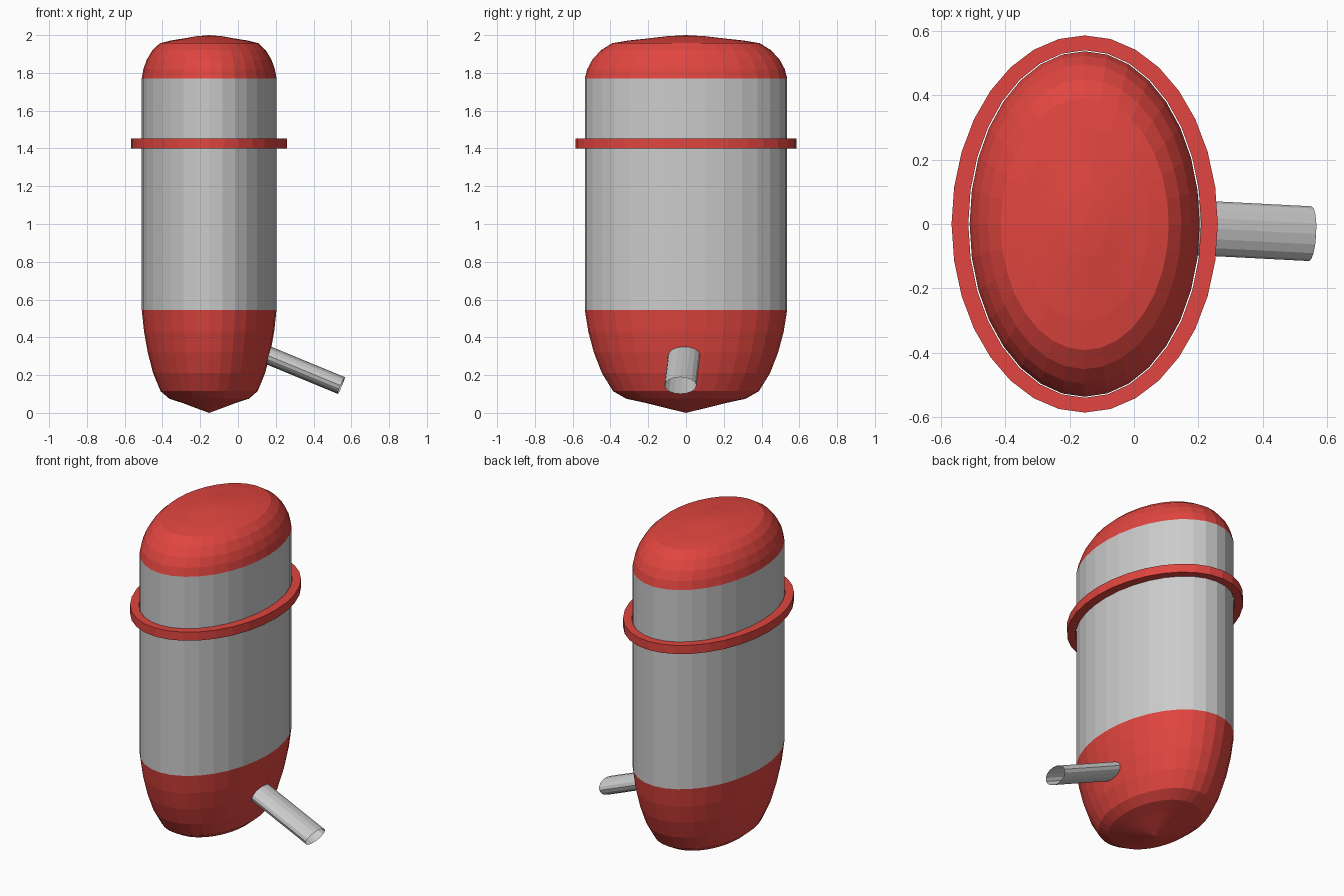
import bpy, math
from mathutils import Vector

if "Cube" in bpy.data.objects:
    bpy.data.objects.remove(bpy.data.objects["Cube"])

CX, RX, RY, SIDES = -0.153, 0.357, 0.536, 32

red = bpy.data.materials.new("red_paint")
red.diffuse_color = (0.75, 0.06, 0.05, 1)
red.use_nodes = True
red.node_tree.nodes["Principled BSDF"].inputs["Base Color"].default_value = red.diffuse_color


def make_object(name, verts, faces, mat=None):
    mesh = bpy.data.meshes.new(name)
    mesh.from_pydata(verts, [], faces)
    mesh.update()
    obj = bpy.data.objects.new(name, mesh)
    bpy.context.collection.objects.link(obj)
    if mat:
        mesh.materials.append(mat)
    return obj


def bridge(rings, n, closed=False):
    count = rings if closed else rings - 1
    return [(i * n + j, i * n + (j + 1) % n,
             (i + 1) % rings * n + (j + 1) % n, (i + 1) % rings * n + j)
            for i in range(count) for j in range(n)]


def oval_ring(rx, ry, z):
    return [(CX + rx * math.cos(2 * math.pi * j / SIDES),
             ry * math.sin(2 * math.pi * j / SIDES), z) for j in range(SIDES)]


def oval_cap(name, profile, tip_z, flip):
    # stacked scaled ovals closed by a fan to the tip
    verts = [v for s, z in profile for v in oval_ring(RX * s, RY * s, z)]
    faces = bridge(len(profile), SIDES)
    last = (len(profile) - 1) * SIDES
    verts.append((CX, 0, tip_z))
    faces += [(last + j, last + (j + 1) % SIDES, len(verts) - 1) for j in range(SIDES)]
    if flip:
        faces = [f[::-1] for f in faces]
    return make_object(name, verts, faces, red)


# Grey oval tank wall
make_object("tank_body", oval_ring(RX, RY, 0.545) + oval_ring(RX, RY, 1.77), bridge(2, SIDES))

# Red domed lid and tapered base
oval_cap("top_lid", [(1.0, 1.77), (0.975, 1.82), (0.925, 1.87), (0.84, 1.92), (0.73, 1.957),
                     (0.56, 1.972), (0.38, 1.982), (0.19, 1.994)], 2.0, False)
oval_cap("bottom_base", [(1.0, 0.547), (0.965, 0.43), (0.91, 0.32), (0.83, 0.21), (0.72, 0.115),
                         (0.59, 0.075), (0.39, 0.052), (0.19, 0.025)], 0.0, True)

# Red collar band around the tank
outer, inner = (0.413, 0.585), (0.361, 0.539)
make_object("collar_band",
            oval_ring(*outer, 1.40) + oval_ring(*outer, 1.453)
            + oval_ring(*inner, 1.453) + oval_ring(*inner, 1.40),
            bridge(4, SIDES, True), red)

# Flattened open spout sloping down from the base
start, end = Vector((0.08, -0.006, 0.338)), Vector((0.547, -0.03, 0.145))
axis = (end - start).normalized()
side = Vector((0, 0, 1)).cross(axis).normalized()
up = axis.cross(side)
N = 16
spout_verts = [p + side * 0.085 * math.cos(2 * math.pi * j / N)
               + up * 0.048 * math.sin(2 * math.pi * j / N)
               for p in (start, end) for j in range(N)]
make_object("spout", spout_verts, bridge(2, N))
